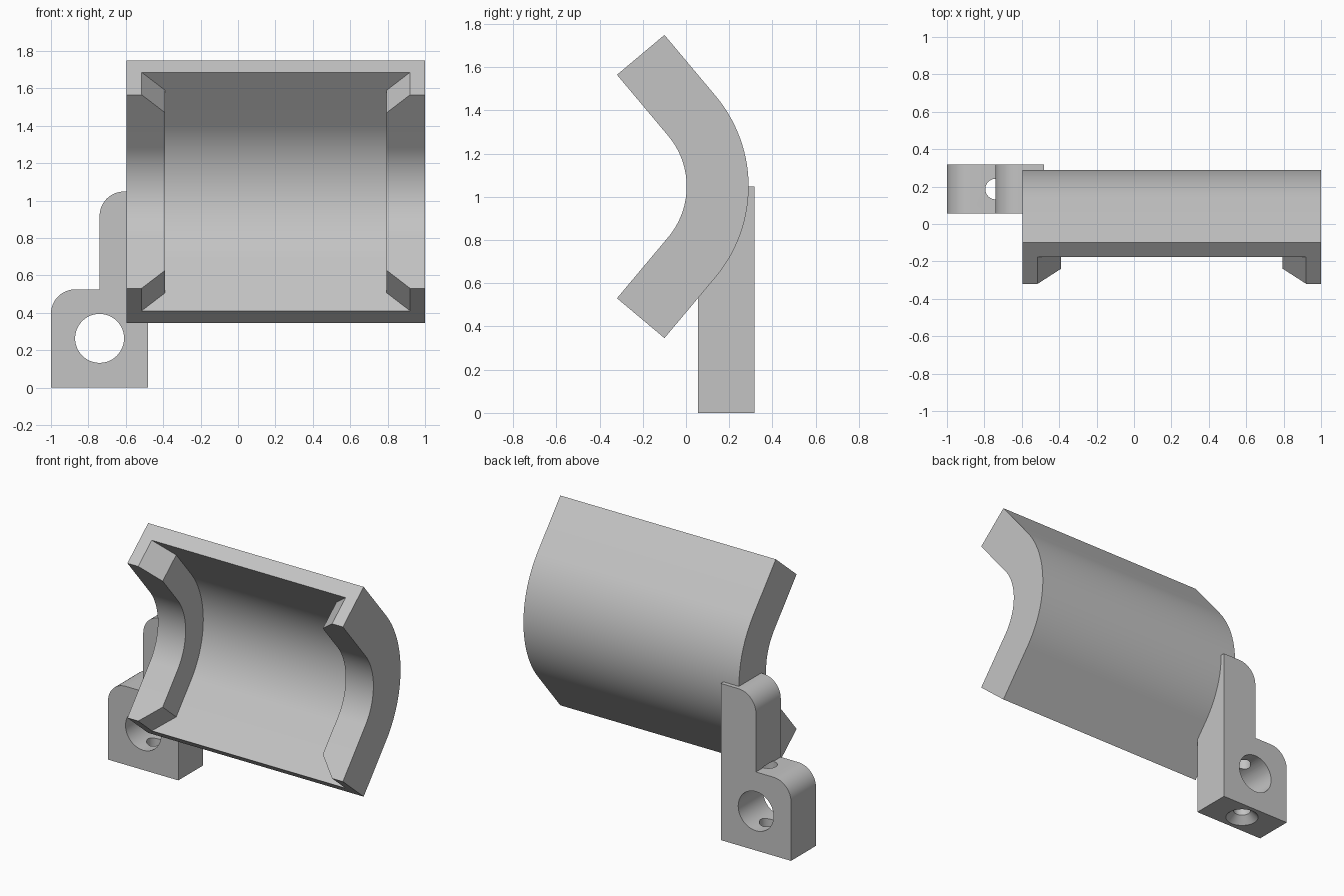
import bpy, bmesh
from math import sin, cos, pi, radians

cube = bpy.data.objects.get("Cube")
if cube:
    bpy.data.objects.remove(cube, do_unlink=True)

grey = bpy.data.materials.new("light_grey")
grey.use_nodes = True
grey.diffuse_color = (0.55, 0.55, 0.55, 1)
grey.node_tree.nodes["Principled BSDF"].inputs["Base Color"].default_value = grey.diffuse_color


def loft(name, rings):
    """Join equal point rings into a capped solid."""
    bm = bmesh.new()
    loops = [[bm.verts.new(p) for p in ring] for ring in rings]
    for a, b in zip(loops, loops[1:]):
        for i in range(len(a)):
            j = (i + 1) % len(a)
            bm.faces.new((a[i], a[j], b[j], b[i]))
    bm.faces.new(loops[0])
    bm.faces.new(loops[-1])
    bmesh.ops.recalc_face_normals(bm, faces=bm.faces)
    mesh = bpy.data.meshes.new(name)
    bm.to_mesh(mesh)
    bm.free()
    mesh.materials.append(grey)
    obj = bpy.data.objects.new(name, mesh)
    bpy.context.collection.objects.link(obj)
    return obj


def activate(obj):
    bpy.ops.object.select_all(action="DESELECT")
    obj.select_set(True)
    bpy.context.view_layer.objects.active = obj


def smooth(obj):
    activate(obj)
    bpy.ops.object.shade_smooth_by_angle(angle=radians(30))


def cut(obj, cutter):
    cutter.hide_render = True
    activate(obj)
    mod = obj.modifiers.new("hole", "BOOLEAN")
    mod.operation, mod.solver, mod.object = "DIFFERENCE", "EXACT", cutter
    bpy.ops.object.modifier_apply(modifier=mod.name)
    bpy.data.objects.remove(cutter, do_unlink=True)


# Curved shell: a U section swept round an arc with straight ends
LEFT, RIGHT = -0.595, 1.0
CY, CZ = -0.362, 1.048
R_OUT, R_CAVITY, R_LIP = 0.652, 0.552, 0.365
HALF, STRAIGHT, CHAMFER = radians(40), 0.369, 0.125
LIP = 0.205


def section(angle, run, lip):
    """U section at an arc angle, pushed along the tangent by run."""
    a, b = LEFT + lip, RIGHT - lip
    outline = [(LEFT, R_OUT), (RIGHT, R_OUT), (RIGHT, R_LIP), (b, R_LIP),
               (b, R_CAVITY), (a, R_CAVITY), (a, R_LIP), (LEFT, R_LIP)]
    return [(x, CY + r * cos(angle) - run * sin(angle),
             CZ + r * sin(angle) + run * cos(angle)) for x, r in outline]


steps = 28
sweep = [section(-HALF, -STRAIGHT, LIP - CHAMFER),
         section(-HALF, CHAMFER - STRAIGHT, LIP)]
sweep += [section(-HALF + 2 * HALF * i / steps, 0, LIP) for i in range(steps + 1)]
sweep += [section(HALF, STRAIGHT - CHAMFER, LIP),
          section(HALF, STRAIGHT, LIP - CHAMFER)]
smooth(loft("curved_shell", sweep))


# Stepped mounting bracket with two rounded shoulders
X0, X1, X2 = -1.0, -0.74, -0.48
Y0, Y1 = 0.055, 0.318
STEP, TOP, ROUND = 0.525, 1.048, 0.13


def shoulder(x, z):
    """Rounded upper corner with its sharp corner at x, z."""
    return [(x + ROUND - ROUND * cos(t), z - ROUND + ROUND * sin(t))
            for t in (i * pi / 24 for i in range(13))]


outline = [(X2, 0), (X0, 0)] + shoulder(X0, STEP) + [(X1, STEP)]
outline += shoulder(X1, TOP) + [(X2, TOP)]
bracket = loft("mounting_bracket", [[(x, y, z) for x, z in outline] for y in (Y0, Y1)])


# Cross bore through the bracket, then the countersunk screw hole
def circle(r, n=48):
    return [(r * cos(2 * pi * i / n), r * sin(2 * pi * i / n)) for i in range(n)]


bore = loft("bore_cutter", [[(X1 + u, y, 0.263 + v) for u, v in circle(0.131)]
                            for y in (-0.1, 0.5)])
cut(bracket, bore)

MID = (Y0 + Y1) / 2
screw_profile = [(0.113, -0.01), (0.055, 0.048), (0.055, STEP + 0.005)]
screw = loft("screw_cutter", [[(X1 + u, MID + v, z) for u, v in circle(r)]
                              for r, z in screw_profile])
cut(bracket, screw)
smooth(bracket)
